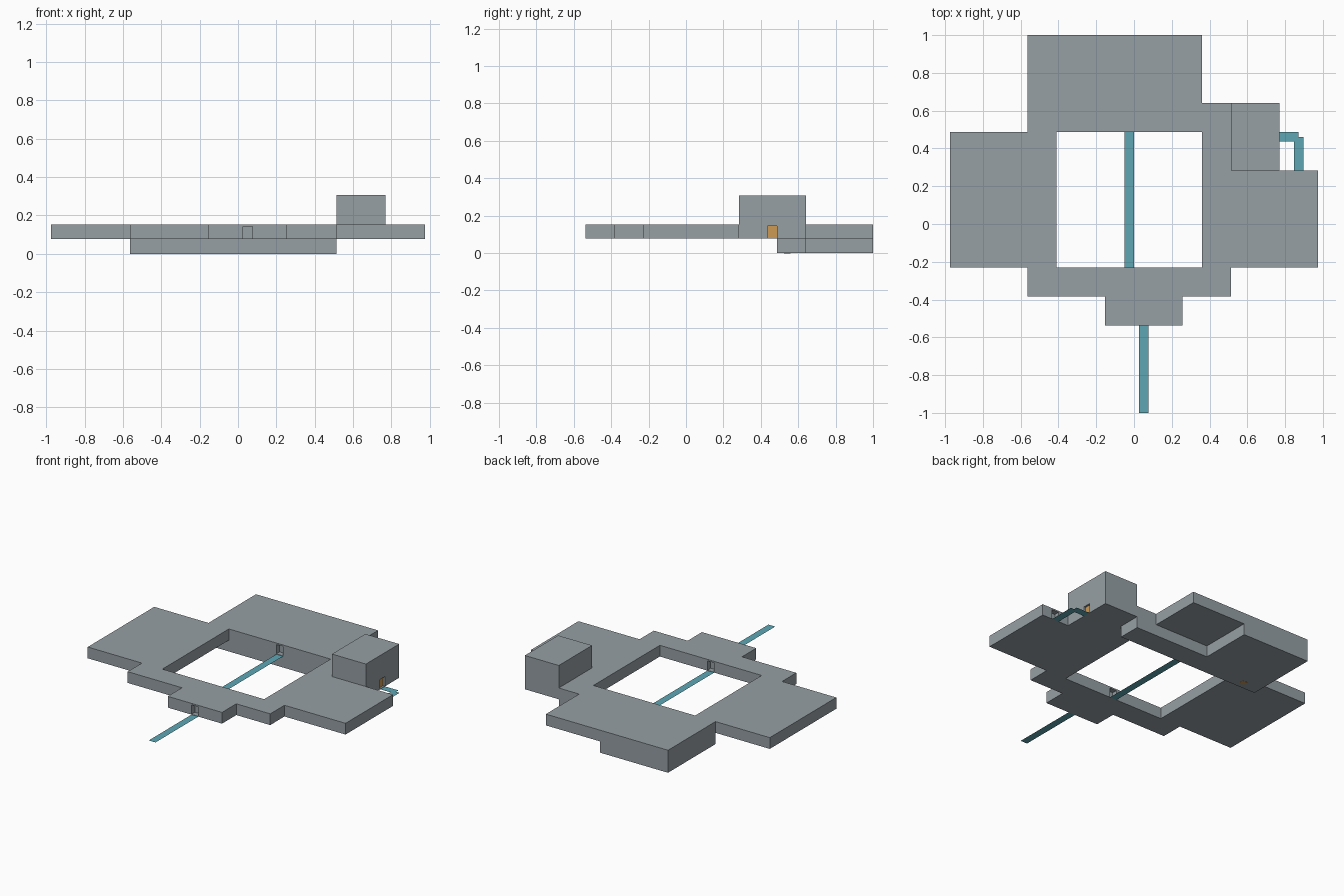
import bpy, bmesh

if "Cube" in bpy.data.objects:
    bpy.data.objects.remove(bpy.data.objects["Cube"])

U = 2 / 39  # plan module; all plan coordinates below are in modules


def material(name, rgb):
    m = bpy.data.materials.new(name)
    m.diffuse_color = (*rgb, 1)
    m.use_nodes = True
    m.node_tree.nodes["Principled BSDF"].inputs["Base Color"].default_value = m.diffuse_color
    return m


GREY = material("stone grey", (0.305, 0.35, 0.375))
TEAL = material("path teal", (0.112, 0.39, 0.456))
ORANGE = material("door orange", (0.60, 0.32, 0.09))


def prism(name, outline, z0, z1, mat):
    """Extrude a plan outline from z0 to z1; a flat sheet if they are equal."""
    bm = bmesh.new()
    face = bm.faces.new([bm.verts.new((x * U, y * U, z0 * U)) for x, y in outline])
    bm.normal_update()
    if face.normal.z < 0:
        face.normal_flip()
    if z1 > z0:
        top = bmesh.ops.extrude_face_region(bm, geom=[face])["geom"]
        verts = [v for v in top if isinstance(v, bmesh.types.BMVert)]
        bmesh.ops.translate(bm, verts=verts, vec=(0, 0, (z1 - z0) * U))
        bmesh.ops.recalc_face_normals(bm, faces=bm.faces)
    mesh = bpy.data.meshes.new(name)
    bm.to_mesh(mesh)
    bm.free()
    mesh.materials.append(mat)
    ob = bpy.data.objects.new(name, mesh)
    bpy.context.collection.objects.link(ob)
    return ob


def rect(x0, x1, y0, y1):
    return [(x0, y0), (x1, y0), (x1, y1), (x0, y1)]


def cut(target, name, outline, z0, z1):
    cutter = prism(name, outline, z0, z1, GREY)
    cutter.hide_render = True
    cutter.hide_viewport = True
    mod = target.modifiers.new(name, 'BOOLEAN')
    mod.operation = 'DIFFERENCE'
    mod.solver = 'EXACT'
    mod.object = cutter


# Main floor: stepped plan around an open courtyard
main_floor = prism("main_floor", [
    (-19, -4.5), (-11, -4.5), (-11, -7.5), (-3, -7.5), (-3, -10.5), (5, -10.5),
    (5, -7.5), (10, -7.5), (10, -4.5), (19, -4.5), (19, 5.5), (10, 5.5),
    (10, 12.5), (7, 12.5), (7, 19.5), (-11, 19.5), (-11, 9.5), (-19, 9.5)],
    1.5, 3, GREY)
cut(main_floor, "courtyard_cutter", rect(-8, 7, -4.5, 9.5), 1, 4)

# Doorways in the main floor
D0, D1 = 1.55, 2.8
for name, plan in {
    "front_doorway": rect(0.5, 1.5, -11, -9.8),
    "court_south_doorway": rect(-1, 0, -5.2, -4.2),
    "court_north_doorway": rect(-1, 0, 9.2, 10.2),
    "side_doorway": rect(16.5, 17.5, 4.8, 6),
}.items():
    cut(main_floor, name + "_cutter", plan, D0, D1)

# L-shaped lower floor under the back wing
prism("lower_floor", [(-11, 9.5), (10, 9.5), (10, 12.5), (-1, 12.5),
                      (-1, 19.5), (-11, 19.5)], 0, 1.5, GREY)

# Tall corner room with its orange door
tower = prism("corner_room", rect(10, 15, 5.5, 12.5), 1.5, 6, GREY)
cut(tower, "corner_doorway_cutter", rect(14.7, 15.5, 8.5, 9.5), D0, D1)
prism("corner_door", rect(14.68, 14.75, 8.5, 9.5), D0, D1, ORANGE)

# Small hatch under the lower floor
prism("hatch", rect(-8.7, -8, 10.2, 10.9), -0.02, 0.02, ORANGE)

# Flat paths
prism("front_path", rect(0.5, 1.5, -19.5, -10.5), 1.5, 1.5, TEAL)
prism("courtyard_path", rect(-1, 0, -4.5, 9.5), 1.5, 1.5, TEAL)
prism("side_path", [(15, 8.5), (16.5, 8.5), (16.5, 5.5), (17.5, 5.5),
                    (17.5, 9), (17, 9), (17, 9.5), (15, 9.5)], 1.5, 1.5, TEAL)
